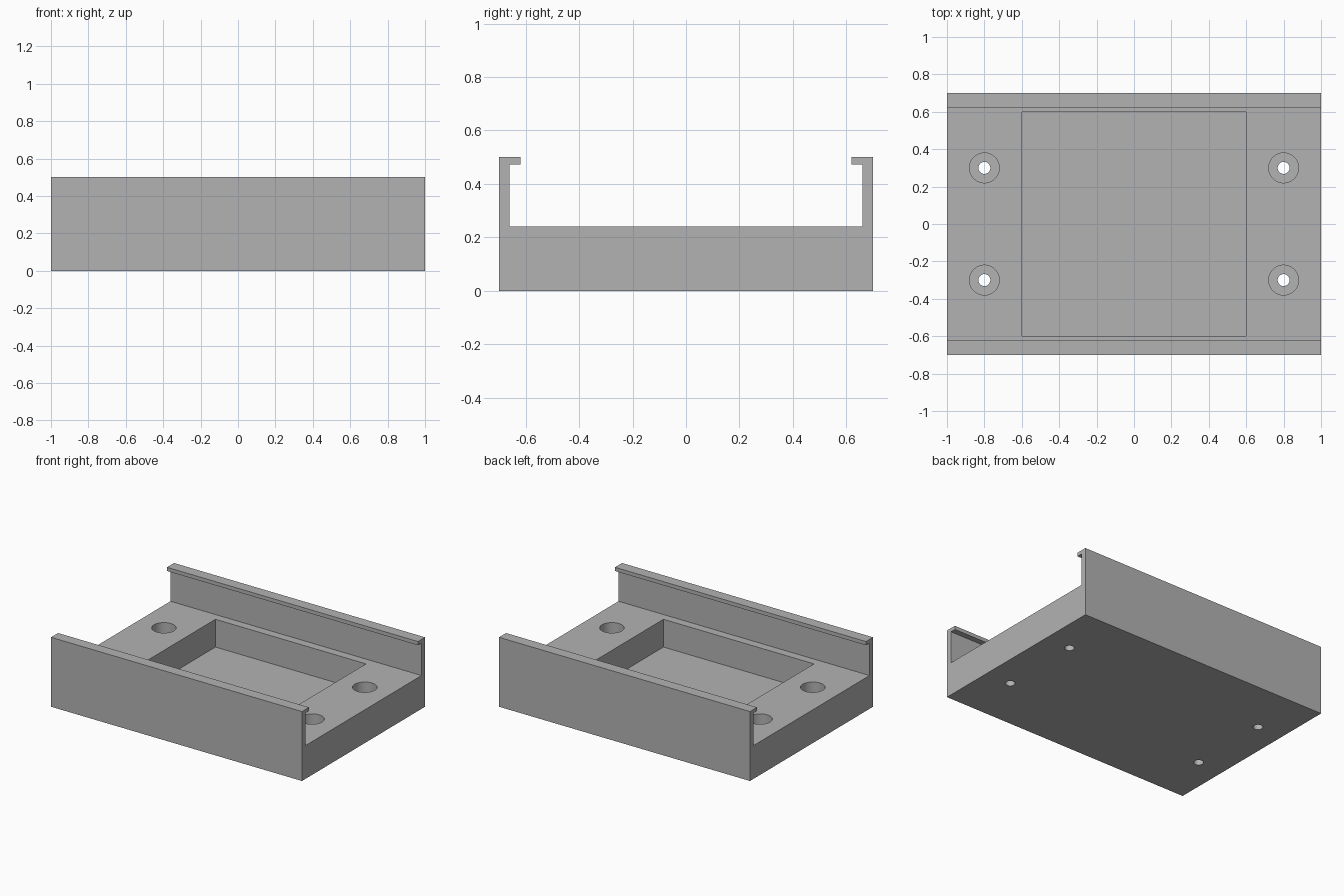
import bpy
import bmesh
import math
from mathutils import Matrix

default = bpy.data.objects.get("Cube")
if default:
    bpy.data.objects.remove(default, do_unlink=True)

HALF_X, HALF_Y = 1.0, 0.7
BASE_TOP, TOP = 0.24, 0.5
FLOOR = 0.04
SEAT = 0.08

# Plain grey finish
grey = bpy.data.materials.new("grey")
grey.use_nodes = True
colour = (0.45, 0.45, 0.45, 1)
grey.diffuse_color = colour
grey.node_tree.nodes["Principled BSDF"].inputs["Base Color"].default_value = colour


def make_object(name, bm):
    bmesh.ops.recalc_face_normals(bm, faces=bm.faces)
    mesh = bpy.data.meshes.new(name)
    bm.to_mesh(mesh)
    bm.free()
    mesh.materials.append(grey)
    obj = bpy.data.objects.new(name, mesh)
    bpy.context.collection.objects.link(obj)
    return obj


def cylinder(name, x, y, radius, low, high):
    bm = bmesh.new()
    bmesh.ops.create_cone(bm, cap_ends=True, segments=48, radius1=radius,
                          radius2=radius, depth=high - low,
                          matrix=Matrix.Translation((x, y, (low + high) / 2)))
    return make_object(name, bm)


def box(name, size, centre):
    bm = bmesh.new()
    bmesh.ops.create_cube(bm, size=1, matrix=Matrix.Translation(centre)
                          @ Matrix.Diagonal((*size, 1)))
    return make_object(name, bm)


# Channel section with lipped side walls, mirrored and extruded along x
half = [(HALF_Y, 0), (HALF_Y, TOP), (0.62, TOP), (0.62, 0.473),
        (0.66, 0.473), (0.66, BASE_TOP)]
section = half + [(-y, z) for y, z in reversed(half)]
bm = bmesh.new()
face = bm.faces.new([bm.verts.new((-HALF_X, y, z)) for y, z in section])
extruded = bmesh.ops.extrude_face_region(bm, geom=[face])["geom"]
bmesh.ops.translate(bm, vec=(2 * HALF_X, 0, 0),
                    verts=[v for v in extruded if isinstance(v, bmesh.types.BMVert)])
tray = make_object("lipped_tray", bm)

# Square pocket and four counterbored screw holes
cutters = [box("pocket_cutter", (1.2, 1.2, 0.4), (0, 0, FLOOR + 0.2))]
for x in (-0.8, 0.8):
    for y in (-0.3, 0.3):
        cutters.append(cylinder("screw_head_cutter", x, y, 0.08, SEAT, 0.4))
        cutters.append(cylinder("screw_shaft_cutter", x, y, 0.032, -0.1, 0.3))

bpy.ops.object.select_all(action="DESELECT")
tray.select_set(True)
bpy.context.view_layer.objects.active = tray
for cutter in cutters:
    mod = tray.modifiers.new("cut", "BOOLEAN")
    mod.operation = "DIFFERENCE"
    mod.solver = "EXACT"
    mod.object = cutter
    bpy.ops.object.modifier_apply(modifier=mod.name)
    bpy.data.objects.remove(cutter, do_unlink=True)

bpy.ops.object.shade_smooth_by_angle(angle=math.radians(30))
